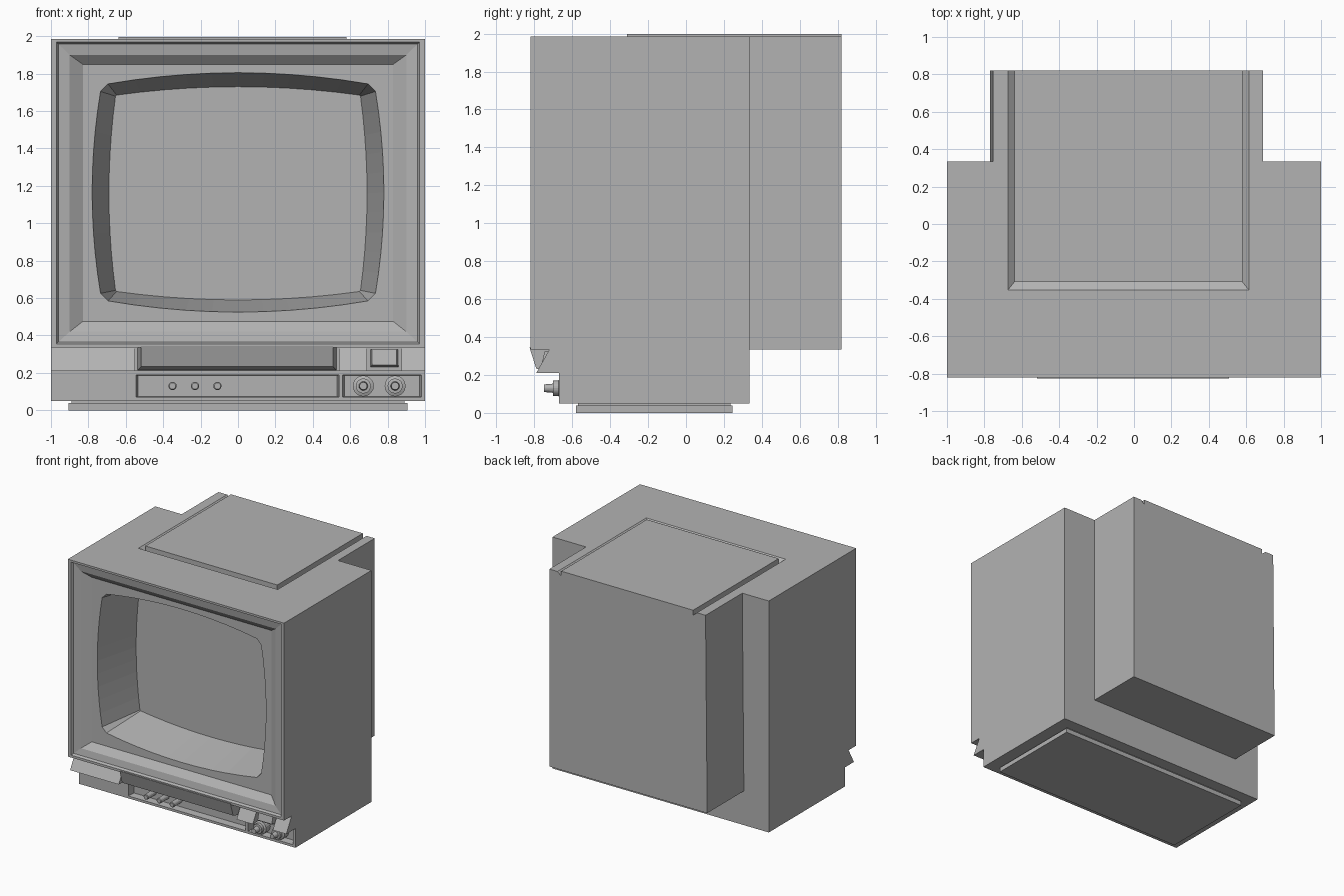
import bpy, bmesh, math
from mathutils import Matrix

if "Cube" in bpy.data.objects:
    bpy.data.objects.remove(bpy.data.objects["Cube"])

GREY = (0.45, 0.45, 0.45, 1)
grey = bpy.data.materials.new("plain_grey")
grey.use_nodes = True
grey.diffuse_color = GREY
grey.node_tree.nodes["Principled BSDF"].inputs["Base Color"].default_value = GREY


def finish(name, bm):
    bmesh.ops.recalc_face_normals(bm, faces=bm.faces)
    mesh = bpy.data.meshes.new(name)
    bm.to_mesh(mesh)
    bm.free()
    mesh.materials.append(grey)
    obj = bpy.data.objects.new(name, mesh)
    bpy.context.collection.objects.link(obj)
    return obj


def loft(name, rings):
    """Capped skin through matching rings of 3D points."""
    bm = bmesh.new()
    loops = [[bm.verts.new(p) for p in ring] for ring in rings]
    for a, b in zip(loops, loops[1:]):
        for i in range(len(a)):
            j = (i + 1) % len(a)
            bm.faces.new((a[i], a[j], b[j], b[i]))
    bm.faces.new(loops[0])
    bm.faces.new(loops[-1])
    return finish(name, bm)


def rect_xz(x0, x1, z0, z1, y):
    return [(x0, y, z0), (x1, y, z0), (x1, y, z1), (x0, y, z1)]


def rect_xy(x0, x1, y0, y1, z):
    return [(x0, y0, z), (x1, y0, z), (x1, y1, z), (x0, y1, z)]


def box(name, x0, x1, y0, y1, z0, z1):
    return loft(name, [rect_xy(x0, x1, y0, y1, z) for z in (z0, z1)])


def cut(target, cutter):
    mod = target.modifiers.new("cut", "BOOLEAN")
    mod.operation = "DIFFERENCE"
    mod.solver = "EXACT"
    mod.object = cutter
    bpy.context.view_layer.objects.active = target
    bpy.ops.object.modifier_apply(modifier=mod.name)
    bpy.data.objects.remove(cutter)


def barrel(w, h, bulge_w, bulge_h, corner, zc, y, n=10):
    """Rectangle with bowed sides and clipped corners."""
    half = []
    ts = [-1 + 2 * i / n for i in range(n + 1)]
    half += [(w + bulge_w * (1 - t * t), (h - corner) * t) for t in ts]
    half += [(-(w - corner) * t, h + bulge_h * (1 - t * t)) for t in ts]
    return [(s * x, y, zc + s * z) for s in (1, -1) for x, z in half]


def turned(name, x, z, profile, sides=20):
    """Round part along y from (radius, y) steps."""
    rings = []
    for r, y in profile:
        angles = [2 * math.pi * i / sides for i in range(sides)]
        rings.append([(x + r * math.cos(a), y, z + r * math.sin(a)) for a in angles])
    return loft(name, rings)


# Cabinet: side profile with the slanted control lip, extruded across x
profile = [(-0.82, 1.985), (0.335, 1.985), (0.335, 0.05), (-0.67, 0.05),
           (-0.67, 0.21), (-0.79, 0.21), (-0.72, 0.335), (-0.82, 0.335)]
cabinet = loft("cabinet", [[(x, y, z) for y, z in profile] for x in (-1, 1)])

# Rear housing, slightly tapered on one side
rear = loft("rear_housing", [rect_xy(-0.77, 0.69, 0.335, 0.82, 0.335),
                             rect_xy(-0.755, 0.69, 0.335, 0.82, 1.985)])

# Chamfered groove around the top lid
for part in (cabinet, rear):
    cut(part, loft("lid_groove", [rect_xy(-0.64, 0.58, -0.31, 0.9, 1.955),
                                  rect_xy(-0.68, 0.62, -0.36, 0.9, 1.99)]))
box("top_lid", -0.64, 0.58, -0.31, 0.82, 1.95, 1.997)

# Stepped bezel, then the deep screen well
bezel = [(0.97, 0.355, 1.968, -0.9), (0.97, 0.355, 1.968, -0.82), (0.96, 0.365, 1.958, -0.80),
         (0.90, 0.42, 1.90, -0.79), (0.83, 0.475, 1.85, -0.745)]
cut(cabinet, loft("bezel_cut", [rect_xz(-w, w, z0, z1, y) for w, z0, z1, y in bezel]))
cut(cabinet, loft("screen_cut", [barrel(0.735, 0.58, 0.045, 0.06, 0.04, 1.165, -0.80),
                                 barrel(0.735, 0.58, 0.045, 0.06, 0.04, 1.165, -0.745),
                                 barrel(0.655, 0.525, 0.035, 0.045, 0.006, 1.16, -0.36)]))

# Gaps in the lip for the door and the push button
for x0, x1 in ((-0.55, 0.54), (0.69, 0.875)):
    cut(cabinet, box("lip_cut", x0, x1, -0.9, -0.715, 0.2, 0.334))

# Lower control recesses
for x0, x1 in ((-0.545, 0.54), (0.56, 0.98)):
    cut(cabinet, loft("recess_cut", [rect_xz(x0, x1, 0.07, 0.19, -0.7),
                                     rect_xz(x0, x1, 0.07, 0.19, -0.67),
                                     rect_xz(x0 + 0.01, x1 - 0.01, 0.075, 0.185, -0.61)]))


# Hinged door and push button, faces leaning back toward the bottom
def leaning_panel(name, x0, x1, z0, z1, y_top, y_bottom, edge):
    front = [(x0 + edge, y_bottom, z0 + edge), (x1 - edge, y_bottom, z0 + edge),
             (x1 - edge, y_top, z1), (x0 + edge, y_top, z1)]
    loft(name, [rect_xz(x0, x1, z0, z1, -0.70), front])


leaning_panel("control_door", -0.54, 0.53, 0.212, 0.345, -0.825, -0.79, 0.022)
leaning_panel("push_button", 0.705, 0.86, 0.23, 0.325, -0.745, -0.765, 0.012)

# Small buttons and stepped knobs
for x in (-0.35, -0.23, -0.11):
    turned("small_button", x, 0.13, [(0.022, -0.6), (0.022, -0.715), (0.017, -0.72)], 14)
for x in (0.67, 0.84):
    turned("knob", x, 0.13, [(0.056, -0.6), (0.056, -0.665), (0.04, -0.672), (0.04, -0.70),
                             (0.024, -0.702), (0.02, -0.75)])

# Plinth with a narrower neck
box("plinth", -0.905, 0.905, -0.58, 0.245, 0, 0.038)
box("plinth_neck", -0.89, 0.89, -0.57, 0.235, 0.03, 0.06)
